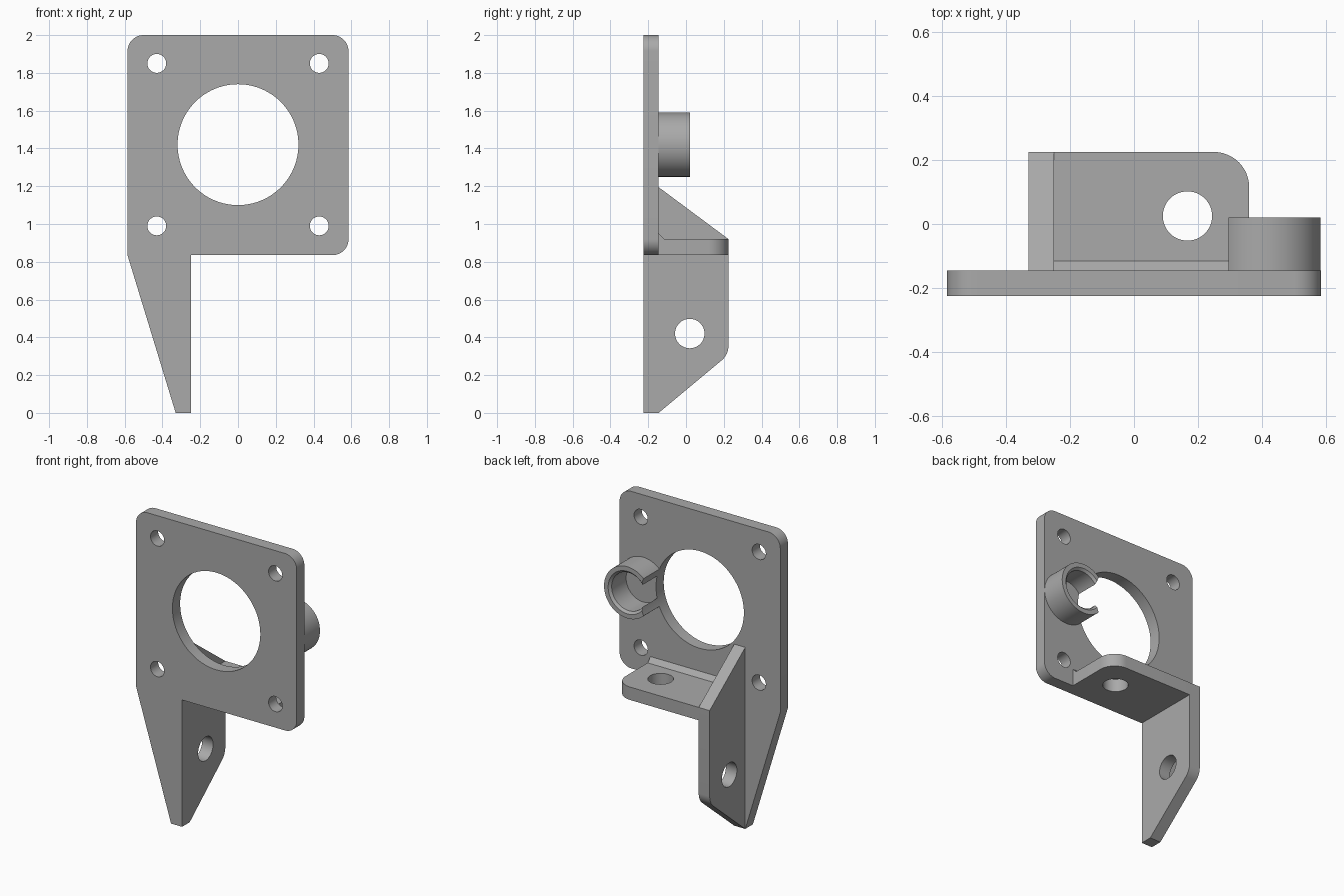
import bpy, bmesh
from math import sin, cos, pi, radians
from mathutils import Vector

if "Cube" in bpy.data.objects:
    bpy.data.objects.remove(bpy.data.objects["Cube"])

grey = bpy.data.materials.new("plain grey")
grey.use_nodes = True
colour = (0.4, 0.4, 0.4, 1)
grey.diffuse_color = colour
grey.node_tree.nodes["Principled BSDF"].inputs["Base Color"].default_value = colour

FRONT, BACK = -0.225, -0.145      # plate faces
RIM, REACH = 0.835, 0.225         # plate bottom edge, rear of the shelf
HOLE_Z, HOLE_R = 1.42, 0.32       # large central opening

# Maps from profile (u, v) and depth w to world axes
AXES = {"x": lambda u, v, w: (w, u, v),
        "y": lambda u, v, w: (u, w, v),
        "z": lambda u, v, w: (u, v, w)}


def arc(u, v, r, start, end, n=12):
    return [(u + r * cos(radians(start + (end - start) * i / n)),
             v + r * sin(radians(start + (end - start) * i / n))) for i in range(n + 1)]


def finish(name, bm):
    bmesh.ops.recalc_face_normals(bm, faces=bm.faces)
    mesh = bpy.data.meshes.new(name)
    bm.to_mesh(mesh)
    bm.free()
    mesh.materials.append(grey)
    ob = bpy.data.objects.new(name, mesh)
    bpy.context.collection.objects.link(ob)
    return ob


def extrude(name, profile, axis, start, end):
    bm = bmesh.new()
    place = AXES[axis]
    face = bm.faces.new([bm.verts.new(place(u, v, start)) for u, v in profile])
    moved = bmesh.ops.extrude_face_region(bm, geom=[face], use_keep_orig=True)["geom"]
    step = Vector(place(0, 0, end - start))
    bmesh.ops.translate(bm, vec=step, verts=[g for g in moved if isinstance(g, bmesh.types.BMVert)])
    return finish(name, bm)


def activate(ob):
    bpy.ops.object.select_all(action="DESELECT")
    ob.select_set(True)
    bpy.context.view_layer.objects.active = ob


def drill(ob, u, v, r, axis, n=48):
    """Cut a round hole right through a part."""
    cutter = extrude("hole_cutter", arc(u, v, r, 0, 360, n)[:-1], axis, -3, 3)
    cutter.hide_render = True
    mod = ob.modifiers.new("hole", "BOOLEAN")
    mod.operation, mod.solver, mod.object = "DIFFERENCE", "EXACT", cutter
    activate(ob)
    bpy.ops.object.modifier_apply(modifier=mod.name)
    bpy.data.objects.remove(cutter)


def smooth(ob):
    activate(ob)
    bpy.ops.object.shade_smooth_by_angle(angle=radians(30))


# Mounting plate with its tapering leg
w, r = 0.585, 0.085
outline = [(-w, RIM), (-0.33, 0), (-0.25, 0), (-0.25, RIM)]
outline += arc(w - r, RIM + r, r, -90, 0)
outline += arc(w - r, 2 - r, r, 0, 90)
outline += arc(r - w, 2 - r, r, 90, 180)
plate = extrude("mounting_plate", outline, "y", FRONT, BACK)
drill(plate, 0, HOLE_Z, HOLE_R, "y", 96)
for sx in (-1, 1):
    for sz in (-1, 1):
        drill(plate, sx * 0.43, HOLE_Z + sz * 0.43, 0.05, "y", 32)
smooth(plate)

# Upright side wall with a sloped brace above and below
profile = [(BACK, 0)] + arc(0.125, 0.355, 0.1, -50, 0, 8)
profile += [(REACH, 0.92), (BACK, 1.195)]
wall = extrude("side_wall", profile, "x", -0.33, -0.25)
drill(wall, 0.02, 0.42, 0.078, "x")
smooth(wall)

# Shelf with one rounded corner
profile = [(-0.25, BACK), (0.36, BACK)] + arc(0.25, 0.115, 0.11, 0, 90)
profile += [(-0.25, REACH)]
shelf = extrude("shelf", profile, "z", RIM, 0.92)
drill(shelf, 0.167, 0.025, 0.077, "z")
smooth(shelf)

# Sloped strip reinforcing the shelf joint
extrude("shelf_gusset", [(BACK, 0.92), (BACK + 0.03, 0.92), (BACK, 0.95)], "x", -0.25, 0.36)

# Open clip ring, turned from a section and cut by the central opening
section = [(0.17, BACK), (0.17, 0.02), (0.14, 0.02), (0.125, 0.005), (0.125, BACK)]
bm = bmesh.new()
steps = 72
rings = []
for i in range(steps):
    a = 2 * pi * i / steps
    rings.append([bm.verts.new((0.413 + p * cos(a), y, HOLE_Z + p * sin(a))) for p, y in section])
for i, ring in enumerate(rings):
    after = rings[(i + 1) % steps]
    for j in range(len(section)):
        k = (j + 1) % len(section)
        bm.faces.new((ring[j], ring[k], after[k], after[j]))
clip = finish("clip_ring", bm)
drill(clip, 0, HOLE_Z, HOLE_R, "y", 96)
smooth(clip)
